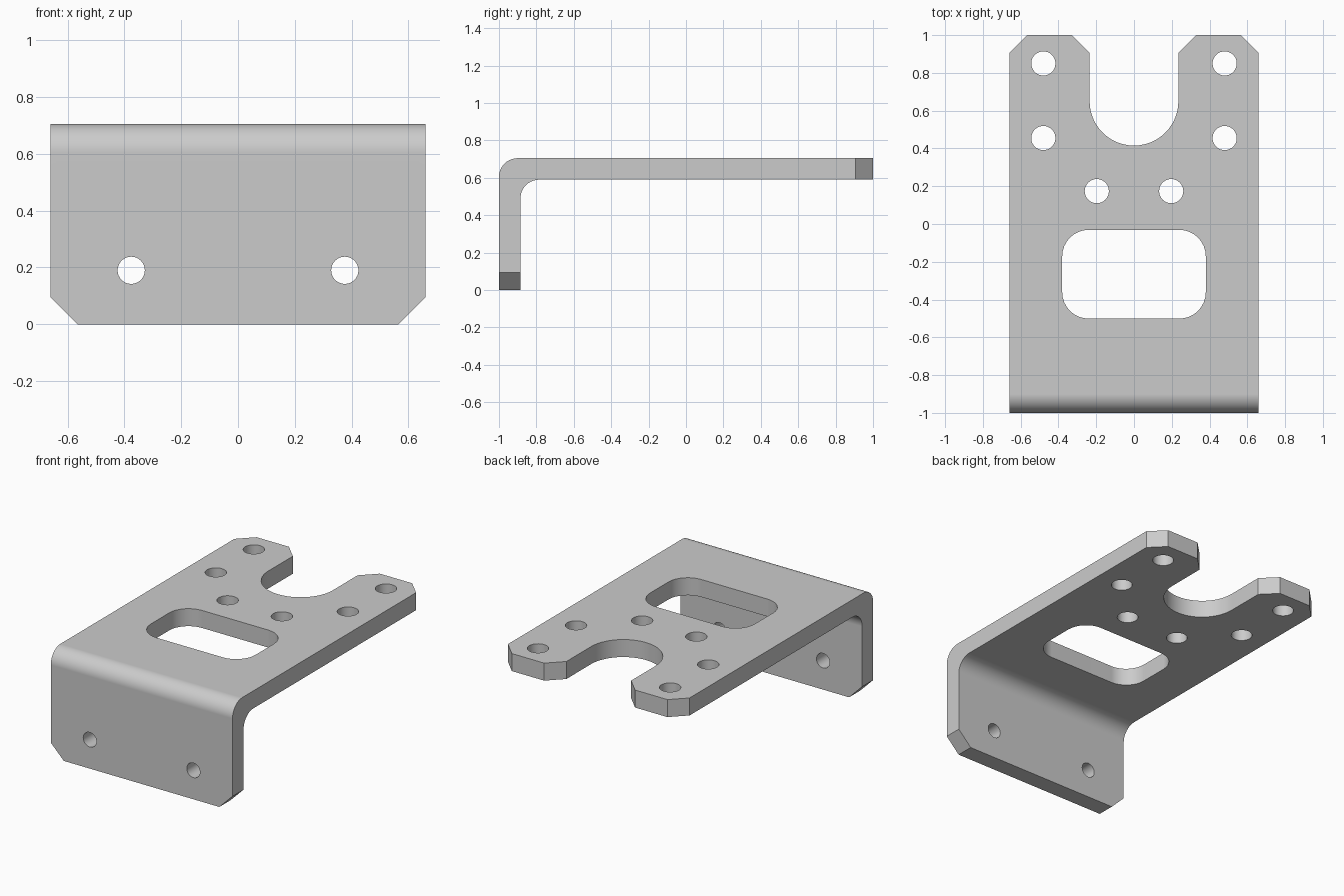
import bpy, bmesh, math
from mathutils import Vector

if "Cube" in bpy.data.objects:
    bpy.data.objects.remove(bpy.data.objects["Cube"], do_unlink=True)

HALF_W, HEIGHT, THICK = 0.66, 0.705, 0.115
BEND, CHAMFER = 0.1, 0.095
SLOT_R, SLOT_Y = 0.235, 0.65


def arc(cx, cy, r, start, end, steps):
    """Points along an arc, angles in degrees."""
    angles = [math.radians(start + (end - start) * i / steps) for i in range(steps + 1)]
    return [(cx + r * math.cos(a), cy + r * math.sin(a)) for a in angles]


def prism(bm, points, place, travel):
    """Extrude a closed outline into a solid."""
    face = bm.faces.new([bm.verts.new(place(u, v)) for u, v in points])
    out = bmesh.ops.extrude_face_region(bm, geom=[face])
    moved = [g for g in out["geom"] if isinstance(g, bmesh.types.BMVert)]
    bmesh.ops.translate(bm, verts=moved, vec=Vector(travel))


def finish(bm, name):
    bmesh.ops.recalc_face_normals(bm, faces=bm.faces[:])
    mesh = bpy.data.meshes.new(name)
    bm.to_mesh(mesh)
    bm.free()
    obj = bpy.data.objects.new(name, mesh)
    bpy.context.collection.objects.link(obj)
    return obj


# Bent sheet: L-shaped side profile swept across the width
low = HEIGHT - THICK
inner = THICK - 1
profile = [(-1, 0)]
profile += arc(BEND - 1, HEIGHT - BEND, BEND, 180, 90, 10)
profile += [(1, HEIGHT), (1, low)]
profile += arc(inner + BEND, low - BEND, BEND, 90, 180, 10)
profile += [(inner, 0)]
bm = bmesh.new()
prism(bm, profile, lambda y, z: (-HALF_W, y, z), (2 * HALF_W, 0, 0))
bracket = finish(bm, "bent_bracket")

# Cutters through the top plate and through the front flange
bm = bmesh.new()


def cut_plate(points):
    prism(bm, points, lambda x, y: (x, y, low - 0.1), (0, 0, THICK + 0.2))


def cut_flange(points):
    prism(bm, points, lambda x, z: (x, -1.1, z), (0, THICK + 0.2, 0))


def corner(side, end, direction):
    """Triangle that bevels an outer corner, reaching past the sheet."""
    over = 0.1
    tip = (side * (HALF_W + over), end + direction * over)
    return [tip,
            (side * (HALF_W + over), end - direction * (CHAMFER + over)),
            (side * (HALF_W - CHAMFER - over), end + direction * over)]


for side in (-1, 1):
    # Bolt holes
    for x, y in [(0.48, 0.85), (0.48, 0.455), (0.197, 0.174)]:
        cut_plate(arc(side * x, y, 0.064, 0, 360, 32)[:-1])
    cut_flange(arc(side * 0.376, 0.19, 0.048, 0, 360, 32)[:-1])
    # Bevelled corners
    cut_plate(corner(side, 1, 1))
    cut_flange(corner(side, 0, -1))

# Rounded slot with a flared mouth
mouth = SLOT_R + CHAMFER + 0.1
cut_plate([(-mouth, 1.1), (-SLOT_R, 1 - CHAMFER)]
          + arc(0, SLOT_Y, SLOT_R, 180, 360, 24)
          + [(SLOT_R, 1 - CHAMFER), (mouth, 1.1)])

# Rounded rectangular window
wx, wy, r, mid = 0.38, 0.235, 0.14, -0.266
window = []
for quarter, (sx, sy) in enumerate([(1, 1), (-1, 1), (-1, -1), (1, -1)]):
    window += arc(sx * (wx - r), mid + sy * (wy - r), r, quarter * 90, quarter * 90 + 90, 8)
cut_plate(window)

cutter = finish(bm, "hole_cutter")
cutter.hide_render = True

# Cut the openings, then drop the helper
bpy.ops.object.select_all(action='DESELECT')
bracket.select_set(True)
bpy.context.view_layer.objects.active = bracket
boolean = bracket.modifiers.new("openings", 'BOOLEAN')
boolean.operation = 'DIFFERENCE'
boolean.solver = 'EXACT'
boolean.object = cutter
bpy.ops.object.modifier_apply(modifier=boolean.name)
bpy.data.objects.remove(cutter, do_unlink=True)

# Grey metal
metal = bpy.data.materials.new("grey_metal")
metal.use_nodes = True
color = (0.6, 0.6, 0.6, 1)
metal.diffuse_color = color
metal.node_tree.nodes["Principled BSDF"].inputs["Base Color"].default_value = color
bracket.data.materials.clear()
bracket.data.materials.append(metal)

# Smooth bends and holes, crisp edges
bpy.ops.object.shade_smooth_by_angle(angle=math.radians(30))
weighted = bracket.modifiers.new("flat_faces", 'WEIGHTED_NORMAL')
weighted.keep_sharp = True
